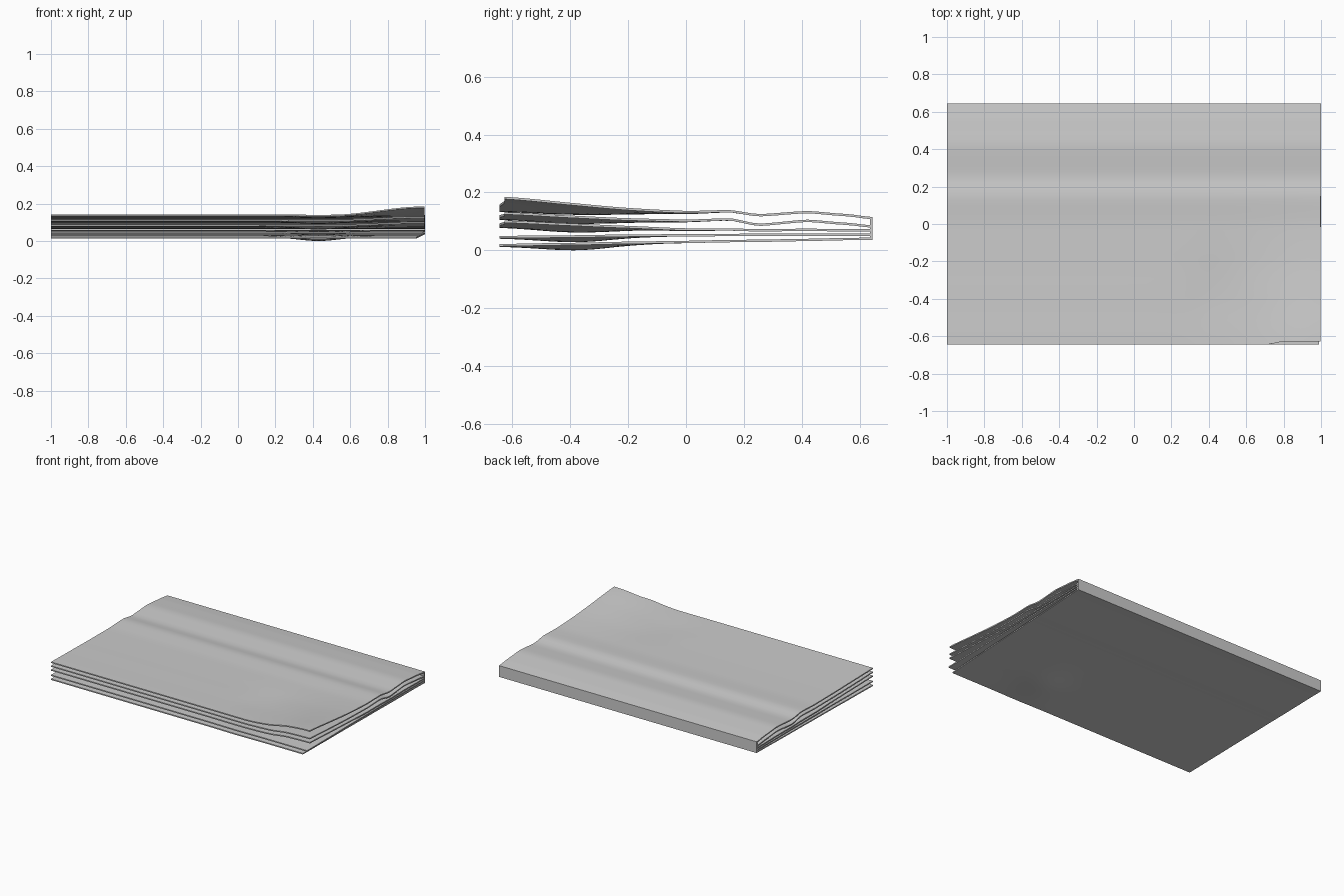
import bpy, bmesh, math

if "Cube" in bpy.data.objects:
    bpy.data.objects.remove(bpy.data.objects["Cube"])

Y_KNOTS = [-.645, -.4, -.2, 0, .15, .25, .42, .55, .645]
THICK = .008
NX, NY = 56, 40

# name, top-surface heights front to spine, corner lift, sag depth, corner x pull
SHEETS = [
    ("cover_sheet",  [.141, .137, .134, .133, .139, .125, .136, .126, .115], .044, .006, .004),
    ("upper_sheet",  [.114, .109, .106, .105, .111, .092, .106, .096, .086], .018, .009, .003),
    ("middle_sheet", [.087, .083, .080, .075, .076, .073, .075, .073, .073], .016, .013, .003),
    ("lower_sheet",  [.050, .052, .055, .056, .057, .058, .058, .058, .058], .000, .016, .012),
    ("bottom_sheet", [.022, .026, .030, .033, .036, .037, .040, .043, .044], .000, .018, .045),
]


def smooth(t):
    t = max(0.0, min(1.0, t))
    return t * t * (3 - 2 * t)


def profile(heights, y):
    for i in range(len(Y_KNOTS) - 1):
        a, b = Y_KNOTS[i], Y_KNOTS[i + 1]
        if y <= b:
            t = (y - a) / (b - a)
            return heights[i] + (heights[i + 1] - heights[i]) * (.5 * t + .5 * smooth(t))
    return heights[-1]


def make_sheet(name, heights, lift, sag, pull):
    bm = bmesh.new()
    layers = []
    for drop in (0, THICK):
        rows = []
        for j in range(NY + 1):
            y = -.645 + 1.29 * j / NY
            row = []
            for i in range(NX + 1):
                x = -1 + 2 * i / NX
                front = smooth((.3 - y) / .95) * (.3 - y) / .945 if y < .3 else 0
                z = profile(heights, y)
                z += lift * smooth((x - .5) / .5) * front
                z -= sag * math.exp(-((x - .43) / .14) ** 2 - ((y + .38) / .18) ** 2)
                # the near right corner is drawn in slightly
                px = x - pull * smooth((x - .5) / .5) * (.645 - y) / 1.29
                py = y
                if lift:
                    py += .018 * smooth((x - .7) / .12) * smooth((-.3 - y) / .345)
                row.append(bm.verts.new((px, py, z - drop)))
            rows.append(row)
        layers.append(rows)
    top, low = layers
    for j in range(NY):
        for i in range(NX):
            bm.faces.new((top[j][i], top[j][i + 1], top[j + 1][i + 1], top[j + 1][i]))
            bm.faces.new((low[j][i], low[j + 1][i], low[j + 1][i + 1], low[j][i + 1]))
    # edges of the paper

    def rim(v):
        return ([v[0][i] for i in range(NX)] + [v[j][NX] for j in range(NY)]
                + [v[NY][i] for i in range(NX, 0, -1)] + [v[j][0] for j in range(NY, 0, -1)])
    a, b = rim(top), rim(low)
    for k in range(len(a)):
        n = (k + 1) % len(a)
        bm.faces.new((a[k], b[k], b[n], a[n]))
    finish(bm, name)


def finish(bm, name):
    bmesh.ops.recalc_face_normals(bm, faces=bm.faces[:])
    mesh = bpy.data.meshes.new(name)
    bm.to_mesh(mesh)
    bm.free()
    obj = bpy.data.objects.new(name, mesh)
    bpy.context.collection.objects.link(obj)
    bpy.ops.object.select_all(action='DESELECT')
    obj.select_set(True)
    bpy.context.view_layer.objects.active = obj
    bpy.ops.object.shade_smooth_by_angle(angle=math.radians(35))


for sheet in SHEETS:
    make_sheet(*sheet)

# folded spine closing the back
bm = bmesh.new()
bmesh.ops.create_cube(bm, size=1)
for v in bm.verts:
    v.co = (v.co.x * 2, .640 + v.co.y * .01, .0755 + v.co.z * .079)
finish(bm, "spine")
